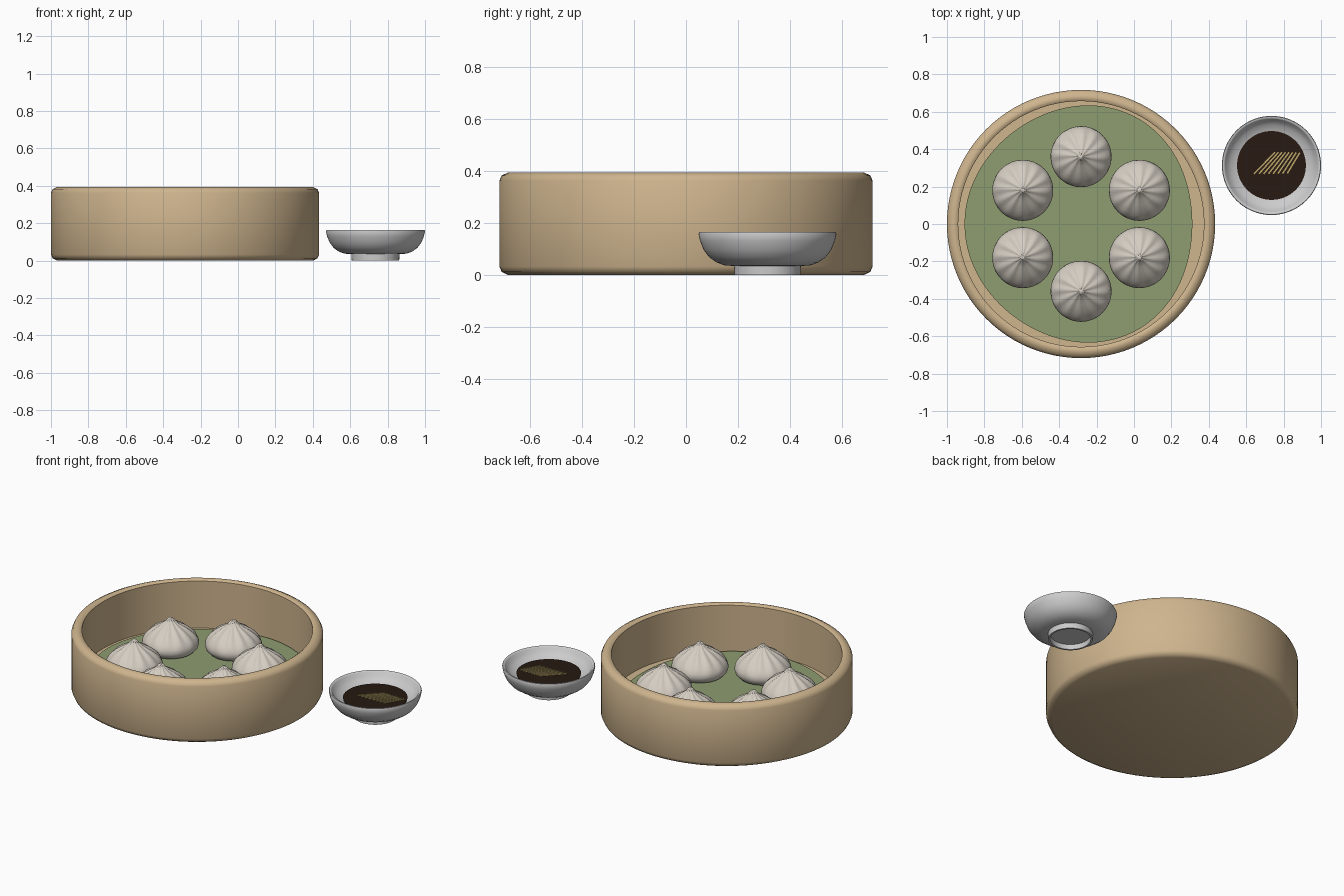
import bpy, bmesh, math
from mathutils import Vector

if "Cube" in bpy.data.objects:
    bpy.data.objects.remove(bpy.data.objects["Cube"])

CX = -0.283                 # steamer centre x
BOWL = (0.735, 0.313)       # sauce bowl centre


def material(name, rgb):
    m = bpy.data.materials.new(name)
    m.diffuse_color = (*rgb, 1)
    m.use_nodes = True
    m.node_tree.nodes["Principled BSDF"].inputs["Base Color"].default_value = m.diffuse_color
    return m


bamboo = material("bamboo", (0.62, 0.46, 0.27))
dough = material("dough", (0.66, 0.61, 0.54))
green = material("leaf_green", (0.27, 0.34, 0.16))
dark = material("dark_sauce", (0.02, 0.01, 0.006))
yellow = material("ginger_yellow", (0.50, 0.38, 0.14))


def finish(name, bm, loc, mat, angle):
    bmesh.ops.remove_doubles(bm, verts=bm.verts, dist=1e-5)
    bmesh.ops.recalc_face_normals(bm, faces=bm.faces)
    me = bpy.data.meshes.new(name)
    bm.to_mesh(me)
    bm.free()
    ob = bpy.data.objects.new(name, me)
    bpy.context.collection.objects.link(ob)
    ob.location = loc
    if mat:
        me.materials.append(mat)
    if angle:
        bpy.ops.object.select_all(action='DESELECT')
        ob.select_set(True)
        bpy.context.view_layer.objects.active = ob
        bpy.ops.object.shade_smooth_by_angle(angle=math.radians(angle))
    return ob


def lathe(name, profile, loc, mat=None, n=64, angle=50, radius=None):
    """Spin an (r, z) profile; radius(r, z, a) may reshape each ring."""
    bm = bmesh.new()
    rings = []
    for r, z in profile:
        ring = []
        for i in range(n):
            a = math.tau * i / n
            rr = radius(r, z, a) if radius else r
            ring.append(bm.verts.new((rr * math.cos(a), rr * math.sin(a), z)))
        rings.append(ring)
    for p, q in zip(rings, rings[1:]):
        for i in range(n):
            j = (i + 1) % n
            bm.faces.new((p[i], p[j], q[j], q[i]))
    return finish(name, bm, loc, mat, angle)


# Bamboo steamer: closed base, chamfered wall, recessed floor
lathe("steamer_basket", [
    (0, 0), (0.685, 0), (0.708, 0.012), (0.717, 0.032), (0.717, 0.362),
    (0.708, 0.382), (0.685, 0.393), (0.668, 0.393), (0.657, 0.385),
    (0.657, 0.09), (0, 0.09)], (CX, 0, 0), bamboo, n=96)

# Leaf liner with a wavy outline
lathe("leaf_liner", [(0, 0.088), (0.621, 0.088), (0.621, 0.104), (0, 0.104)],
      (CX, 0, 0), green, n=96,
      radius=lambda r, z, a: r and r - 0.014 * math.cos(3 * a) - 0.012 * math.cos(2 * a))


# Six pleated dumplings in a ring
def pleat(r, z, a):
    fade = max(0, min(1, (z - 0.17) / 0.08))
    return r * (1 + 0.07 * fade * math.cos(12 * a + 14 * (z - 0.17)))


dumpling_profile = [
    (0, 0.103), (0.11, 0.104), (0.138, 0.114), (0.156, 0.133), (0.163, 0.155),
    (0.159, 0.176), (0.147, 0.197), (0.127, 0.219), (0.102, 0.24),
    (0.075, 0.258), (0.05, 0.273), (0.032, 0.286), (0.021, 0.299),
    (0.012, 0.309), (0, 0.314)]
for k in range(6):
    a = math.radians(30 + 60 * k)
    lathe(f"dumpling_{k + 1}", dumpling_profile,
          (CX + 0.36 * math.cos(a), 0.36 * math.sin(a), 0), dough,
          n=72, angle=60, radius=pleat)

# Sauce bowl with hollow foot ring
lathe("sauce_bowl", [
    (0, 0.03), (0.113, 0.03), (0.116, 0), (0.127, 0), (0.128, 0.034),
    (0.165, 0.037), (0.196, 0.048), (0.224, 0.068), (0.245, 0.096),
    (0.259, 0.13), (0.265, 0.157), (0.262, 0.164), (0.254, 0.164),
    (0.248, 0.157), (0.237, 0.138), (0.217, 0.12), (0.19, 0.108),
    (0.15, 0.095), (0, 0.085)], (*BOWL, 0))

# Pool of sauce
lathe("sauce", [(0, 0.1), (0.18, 0.1), (0.184, 0.114), (0, 0.114)],
      (*BOWL, 0), dark)

# Ginger slivers fanned across the sauce
for k in range(8):
    t = k / 7
    a = math.radians(46 + 13 * t)
    bm = bmesh.new()
    bmesh.ops.create_cube(bm, size=1)
    bmesh.ops.scale(bm, vec=Vector((0.16 - 0.03 * t, 0.008, 0.008)), verts=bm.verts)
    ob = finish(f"ginger_sliver_{k + 1}", bm,
                (BOWL[0] - 0.037 + 0.155 * t, BOWL[1] + 0.013, 0.117), yellow, 0)
    ob.rotation_euler.z = a
